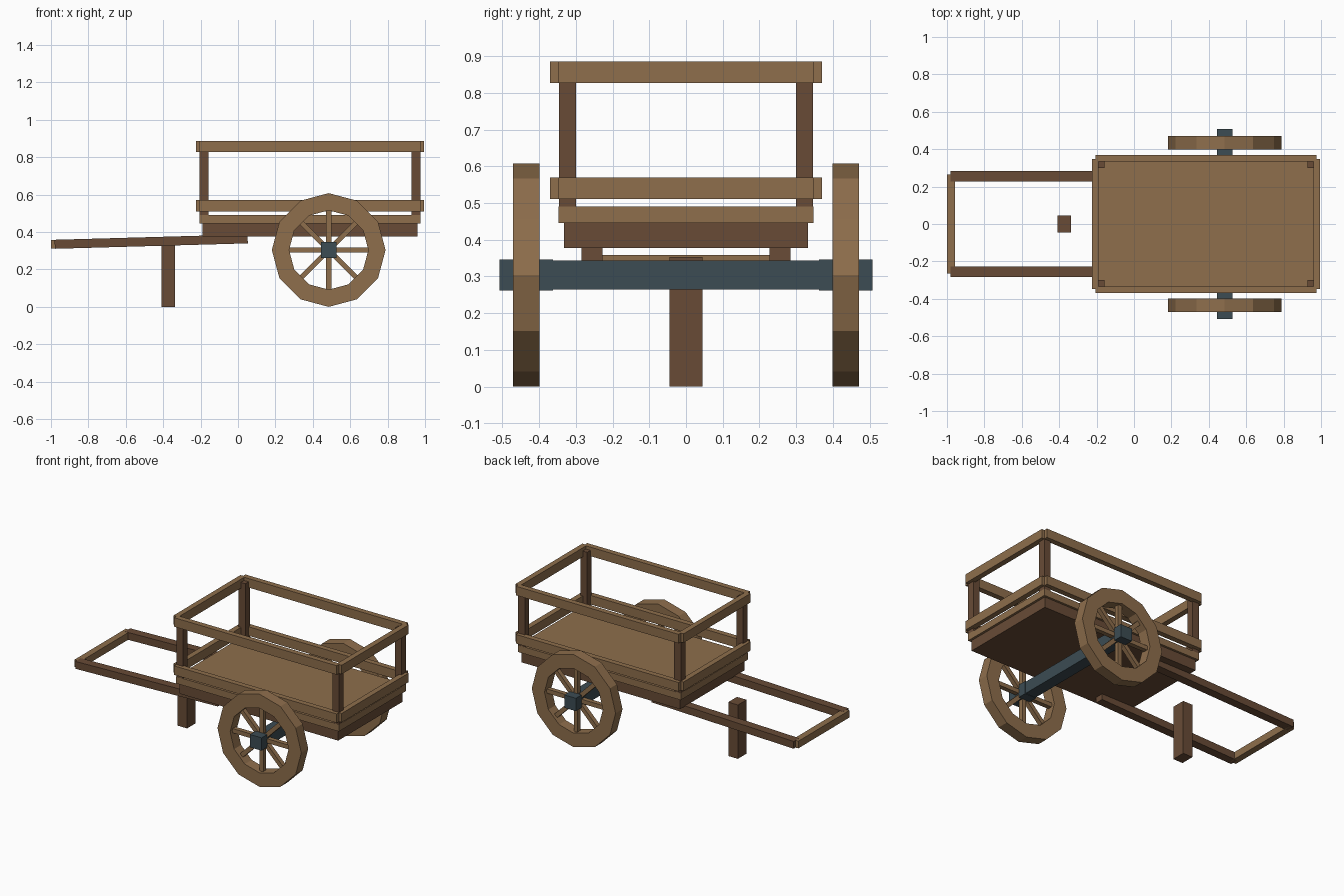
import bpy, bmesh, math
from mathutils import Matrix, Vector

if "Cube" in bpy.data.objects:
    bpy.data.objects.remove(bpy.data.objects["Cube"])


def material(name, rgb):
    m = bpy.data.materials.new(name)
    lin = [((c / 255 + 0.055) / 1.055) ** 2.4 for c in rgb]
    m.diffuse_color = (*lin, 1)
    m.use_nodes = True
    m.node_tree.nodes["Principled BSDF"].inputs["Base Color"].default_value = m.diffuse_color
    return m


LIGHT = material("light wood", (142, 110, 76))
DARK = material("dark wood", (104, 75, 54))
METAL = material("blue grey metal", (60, 76, 83))


def finish(name, bm, mat):
    bmesh.ops.recalc_face_normals(bm, faces=bm.faces)
    me = bpy.data.meshes.new(name)
    bm.to_mesh(me)
    bm.free()
    me.materials.append(mat)
    ob = bpy.data.objects.new(name, me)
    bpy.context.collection.objects.link(ob)
    return ob


def add_box(bm, lo, hi, rot=Matrix()):
    lo, hi = Vector(lo), Vector(hi)
    size = Matrix.Diagonal((*(hi - lo), 1))
    bmesh.ops.create_cube(bm, size=1, matrix=Matrix.Translation((lo + hi) / 2) @ rot @ size)


def box(name, lo, hi, mat, rot=Matrix()):
    bm = bmesh.new()
    add_box(bm, lo, hi, rot)
    return finish(name, bm, mat)


# Bed
box("bed_frame", (-0.19, -0.333, 0.377), (0.96, 0.333, 0.446), DARK)
box("bed_deck", (-0.205, -0.347, 0.446), (0.975, 0.347, 0.491), LIGHT)

# Corner posts
for x in (-0.205, 0.927):
    for y in (-0.346, 0.3):
        box("corner_post", (x, y, 0.49), (x + 0.048, y + 0.046, 0.865), DARK)

# Side and end rails, two levels
for z in (0.511, 0.827):
    for y in (-0.37, 0.334):
        box("side_rail", (-0.205, y, z), (0.975, y + 0.036, z + 0.059), LIGHT)
    for x in (-0.225, 0.959):
        box("end_rail", (x, -0.347, z), (x + 0.036, 0.347, z + 0.059), LIGHT)

# Pulling shafts, handle and prop leg
tilt = Matrix.Rotation(-math.atan(0.028), 4, 'Y')
for s in (-1, 1):
    box("shaft", (-0.98, s * 0.256 - 0.028, 0.325), (0.052, s * 0.256 + 0.028, 0.373), DARK, tilt)
box("handle_bar", (-1.0, -0.265, 0.311), (-0.957, 0.265, 0.358), LIGHT)
box("prop_leg", (-0.408, -0.045, 0), (-0.338, 0.045, 0.353), DARK)

# Axle
CX, CZ, R, RI = 0.485, 0.304, 0.304, 0.212
box("axle", (CX - 0.038, -0.38, CZ - 0.039), (CX + 0.038, 0.38, CZ + 0.039), METAL)

# Wheels: twelve-sided rim, eight spokes, square hub
for s in (-1, 1):
    yc = s * 0.435
    bm = bmesh.new()
    rings = []
    for r, dy in ((R, -0.036), (R, 0.036), (RI, 0.036), (RI, -0.036)):
        rings.append([bm.verts.new((CX + r * math.cos(i * math.pi / 6), yc + dy,
                                    CZ + r * math.sin(i * math.pi / 6))) for i in range(12)])
    for k in range(4):
        a, b = rings[k], rings[(k + 1) % 4]
        for i in range(12):
            j = (i + 1) % 12
            bm.faces.new((a[i], a[j], b[j], b[i]))
    finish("wheel_rim", bm, LIGHT)

    bm = bmesh.new()
    for i in range(4):
        add_box(bm, (CX - 0.22, yc - 0.015, CZ - 0.014), (CX + 0.22, yc + 0.015, CZ + 0.014),
                Matrix.Rotation(i * math.pi / 4, 4, 'Y'))
    finish("wheel_spokes", bm, LIGHT)
    box("wheel_hub", (CX - 0.042, yc - 0.073, CZ - 0.042), (CX + 0.042, yc + 0.073, CZ + 0.042), METAL)
